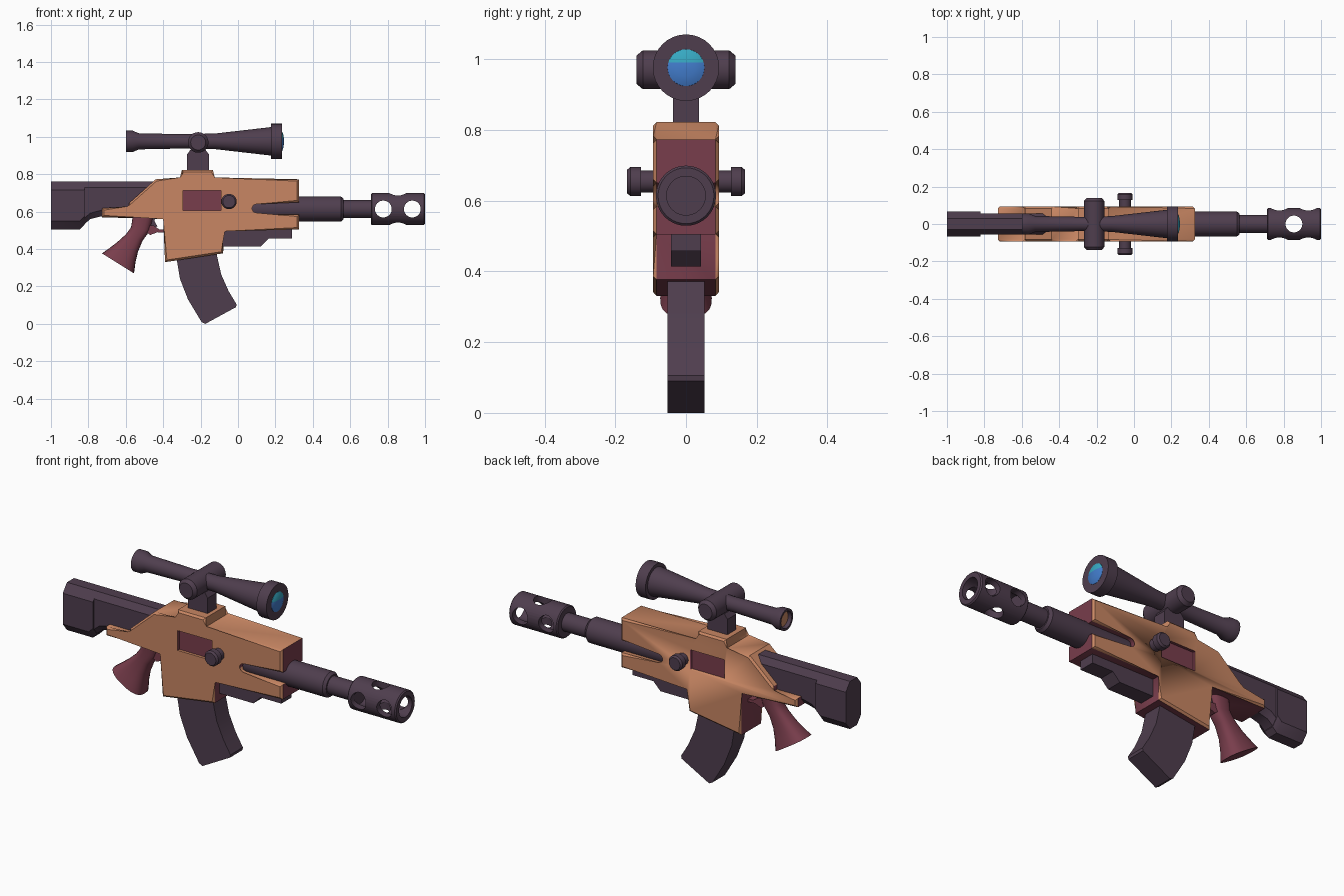
import bpy, bmesh, math
from mathutils import Vector

if "Cube" in bpy.data.objects:
    bpy.data.objects.remove(bpy.data.objects["Cube"])


def material(name, col):
    m = bpy.data.materials.new(name)
    m.diffuse_color = (*col, 1)
    m.use_nodes = True
    m.node_tree.nodes["Principled BSDF"].inputs["Base Color"].default_value = m.diffuse_color
    return m


PURPLE = material("dark_purple", (0.078, 0.048, 0.076))
ORANGE = material("copper_orange", (0.58, 0.24, 0.125))
MAROON = material("maroon", (0.19, 0.047, 0.072))
BLUE = material("lens_blue", (0.055, 0.205, 0.61))
CYAN = material("lens_cyan", (0.038, 0.40, 0.546))


def finish(name, bm, *mats):
    bmesh.ops.recalc_face_normals(bm, faces=bm.faces)
    me = bpy.data.meshes.new(name)
    bm.to_mesh(me)
    bm.free()
    ob = bpy.data.objects.new(name, me)
    bpy.context.collection.objects.link(ob)
    for m in mats:
        me.materials.append(m)
    bpy.ops.object.select_all(action='DESELECT')
    ob.select_set(True)
    bpy.context.view_layer.objects.active = ob
    bpy.ops.object.shade_smooth_by_angle(angle=math.radians(32))
    return ob


def loft_bm(rings, closed=False):
    """Skin rings of equal point count; cap the ends, or join last to first."""
    bm = bmesh.new()
    vs = [[bm.verts.new(p) for p in r] for r in rings]
    n = len(vs[0])
    pairs = list(zip(vs, vs[1:])) + ([(vs[-1], vs[0])] if closed else [])
    for a, b in pairs:
        for i in range(n):
            j = (i + 1) % n
            bm.faces.new((a[i], a[j], b[j], b[i]))
    if not closed:
        bm.faces.new(vs[0])
        bm.faces.new(vs[-1])
    return bm


def prism_bm(pts, hw, bevel=0.0):
    """Extrude an (x, z) outline across y, with chamfered side rims."""
    bm = loft_bm([[(x, y, z) for x, z in pts] for y in (-hw, hw)])
    if bevel:
        rim = [e for e in bm.edges if abs(e.verts[0].co.y - e.verts[1].co.y) < 1e-6]
        bmesh.ops.bevel(bm, geom=rim, offset=bevel, segments=1, affect='EDGES')
    return bm


def prism(name, pts, hw, mat, bevel=0.0):
    return finish(name, prism_bm(pts, hw, bevel), mat)


def lathe_bm(prof, axis, c, n=32, closed=False):
    """Revolve (position, radius) pairs round an axis through c."""
    rings = []
    for t, r in prof:
        ring = []
        for i in range(n):
            a = 2 * math.pi * i / n
            u, v = r * math.cos(a), r * math.sin(a)
            p = {'x': (t, u, v), 'y': (u, t, v), 'z': (u, v, t)}[axis]
            ring.append(Vector(c) + Vector(p))
        rings.append(ring)
    return loft_bm(rings, closed)


def lathe(name, prof, axis, c, mat, n=32, closed=False):
    return finish(name, lathe_bm(prof, axis, c, n, closed), mat)


def cut(ob, cutters):
    for c in cutters:
        m = ob.modifiers.new("cut", 'BOOLEAN')
        m.operation, m.solver, m.object = 'DIFFERENCE', 'EXACT', c
    dg = bpy.context.evaluated_depsgraph_get()
    ob.data = bpy.data.meshes.new_from_object(ob.evaluated_get(dg))
    ob.modifiers.clear()
    for c in cutters:
        bpy.data.objects.remove(c)


# receiver: one outline with the open barrel slot, chamfered rims
slot = [(0.098 + 0.033 * math.cos(a), 0.617 + 0.033 * math.sin(a))
        for a in (math.radians(90 + 22.5 * k) for k in range(9))]
outline = [(-0.727, 0.57), (-0.727, 0.618), (-0.583, 0.618), (-0.583, 0.645),
           (-0.44, 0.773), (-0.30, 0.773), (-0.30, 0.822), (-0.134, 0.822),
           (-0.134, 0.773), (0.326, 0.773), (0.326, 0.65)] + slot + [
           (0.326, 0.584), (0.326, 0.505), (-0.08, 0.505), (-0.08, 0.377), (-0.39, 0.33),
           (-0.39, 0.57)]
body = finish("receiver", prism_bm(outline, 0.093, 0.01), ORANGE, MAROON)

# side windows
window = [(-0.295, 0.607), (-0.295, 0.714), (-0.09, 0.714), (-0.09, 0.607)]
cutters = []
for s in (-1, 1):
    c = prism("window_cutter", window, 0.02, MAROON)
    c.location.y = s * 0.098
    c.hide_render = True
    cutters.append(c)
bpy.context.view_layer.update()
cut(body, cutters)

# maroon on forward, rear and downward faces and window floors, copper elsewhere
for p in body.data.polygons:
    c, n = p.center, p.normal
    edge_face = abs(n.y) < 0.3 and n.z < 0.3 and c.z < 0.773
    floor = abs(n.y) > 0.9 and abs(c.y) < 0.085
    p.material_index = 1 if edge_face or floor else 0


# stock: chamfered section, wide butt and narrower neck
def stock_ring(x, bottom, hw, ch):
    top, f = 0.762, 0.03
    half = [(f, top), (hw, top - ch), (hw, bottom + ch), (f, bottom)]
    return [(x, y, z) for y, z in half] + [(x, -y, z) for y, z in reversed(half)]


finish("stock_butt", loft_bm([stock_ring(-1, 0.505, 0.066, 0.045),
                              stock_ring(-0.845, 0.505, 0.066, 0.045),
                              stock_ring(-0.82, 0.53, 0.066, 0.045)]), PURPLE)
finish("stock_neck", loft_bm([stock_ring(x, b, 0.055, 0.032) for x, b in
                              [(-0.825, 0.53), (-0.79, 0.56), (-0.74, 0.573),
                               (-0.40, 0.58)]]), PURPLE)


# grip: lofted rounded sections from back point to front point
def grip_ring(bx, bz, fx, fz, hw):
    ring = []
    for i in range(24):
        a = 2 * math.pi * i / 24
        u = math.copysign(abs(math.cos(a)) ** 0.75, math.cos(a))
        v = math.copysign(abs(math.sin(a)) ** 0.75, math.sin(a))
        t = (u + 1) / 2
        ring.append((bx + (fx - bx) * t, v * hw, bz + (fz - bz) * t))
    return ring


finish("grip", loft_bm([grip_ring(*r) for r in [
    (-0.56, 0.59, -0.45, 0.58, 0.045), (-0.572, 0.516, -0.47, 0.50, 0.041),
    (-0.60, 0.478, -0.51, 0.445, 0.042), (-0.647, 0.436, -0.535, 0.385, 0.048),
    (-0.69, 0.403, -0.548, 0.33, 0.06), (-0.727, 0.377, -0.556, 0.27, 0.073)]]), MAROON)
prism("trigger_guard", [(-0.50, 0.50), (-0.50, 0.53), (-0.45, 0.525), (-0.42, 0.505),
                        (-0.38, 0.505), (-0.38, 0.488), (-0.43, 0.49), (-0.47, 0.475)],
      0.028, MAROON)
prism("trigger", [(-0.48, 0.58), (-0.44, 0.58), (-0.447, 0.55), (-0.43, 0.52),
                  (-0.47, 0.515)], 0.018, PURPLE)

# curved magazine
prism("magazine", [(-0.33, 0.36), (-0.31, 0.24), (-0.267, 0.13), (-0.195, 0.01),
                   (-0.175, 0.0), (-0.01, 0.09), (-0.008, 0.105), (-0.05, 0.175),
                   (-0.09, 0.265), (-0.118, 0.39)], 0.053, PURPLE)

# rail under the barrel
prism("lower_rail", [(-0.09, 0.52), (-0.09, 0.414), (0.122, 0.414), (0.165, 0.457),
                     (0.289, 0.457), (0.289, 0.52)], 0.043, PURPLE)

# barrel
BZ = 0.614
lathe("barrel", [(0.075, 0.067), (0.55, 0.067), (0.565, 0.055), (0.565, 0.048),
                 (0.73, 0.048)], 'x', (0, 0, BZ), PURPLE)

# muzzle brake: hollow tube with staggered cross holes
muzzle = lathe("muzzle_brake", [(0.71, 0.045), (0.71, 0.079), (0.716, 0.085),
                                (0.994, 0.085), (1.0, 0.079), (1.0, 0.055),
                                (0.73, 0.055), (0.73, 0.045)],
               'x', (0, 0, BZ), PURPLE, 40, True)
cutters = [lathe("muzzle_cutter", [(-0.2, 0.045), (0.2, 0.045)], ax, (x, 0, BZ), PURPLE)
           for ax, x in (('y', 0.777), ('y', 0.932), ('z', 0.855))]
cut(muzzle, cutters)
bpy.ops.object.select_all(action='DESELECT')
muzzle.select_set(True)
bpy.context.view_layer.objects.active = muzzle
bpy.ops.object.shade_smooth_by_angle(angle=math.radians(32))

# bolt knobs on both sides
for s, side in ((-1, "front"), (1, "back")):
    lathe("bolt_knob_" + side, [(s * t, r) for t, r in [
        (0.07, 0.031), (0.127, 0.031), (0.127, 0.041), (0.157, 0.041), (0.167, 0.033)]],
          'y', (-0.048, 0, 0.654), PURPLE)

# scope
SZ = 0.976
prism("scope_mount", [(-0.273, 0.815), (-0.273, 0.905), (-0.255, 0.93), (-0.173, 0.93),
                      (-0.155, 0.905), (-0.155, 0.815)], 0.037, PURPLE)
lathe("scope_knobs", [(-0.14, 0.04), (-0.122, 0.055), (0.122, 0.055), (0.14, 0.04)],
      'y', (-0.213, 0, 0.97), PURPLE)
lathe("scope_tube", [(-0.575, 0.042), (-0.6, 0.045), (-0.6, 0.057), (-0.563, 0.057),
                     (-0.53, 0.043), (-0.28, 0.038), (-0.12, 0.042), (0.176, 0.076),
                     (0.176, 0.094), (0.235, 0.094)], 'x', (0, 0, SZ), PURPLE)
lathe("eyepiece_glass", [(-0.581, 0.041), (-0.574, 0.041)], 'x', (0, 0, SZ), ORANGE)

# front lens, cyan above a level line and blue below
bm = lathe_bm([(0.23, 0.053), (0.236, 0.052), (0.241, 0.04), (0.244, 0.025),
               (0.246, 0.006)], 'x', (0, 0, SZ))
bmesh.ops.bisect_plane(bm, geom=bm.verts[:] + bm.edges[:] + bm.faces[:],
                       plane_co=(0, 0, 0.99), plane_no=(0, 0, 1))
for f in bm.faces:
    f.material_index = 1 if f.calc_center_median().z > 0.99 else 0
finish("scope_lens", bm, BLUE, CYAN)
